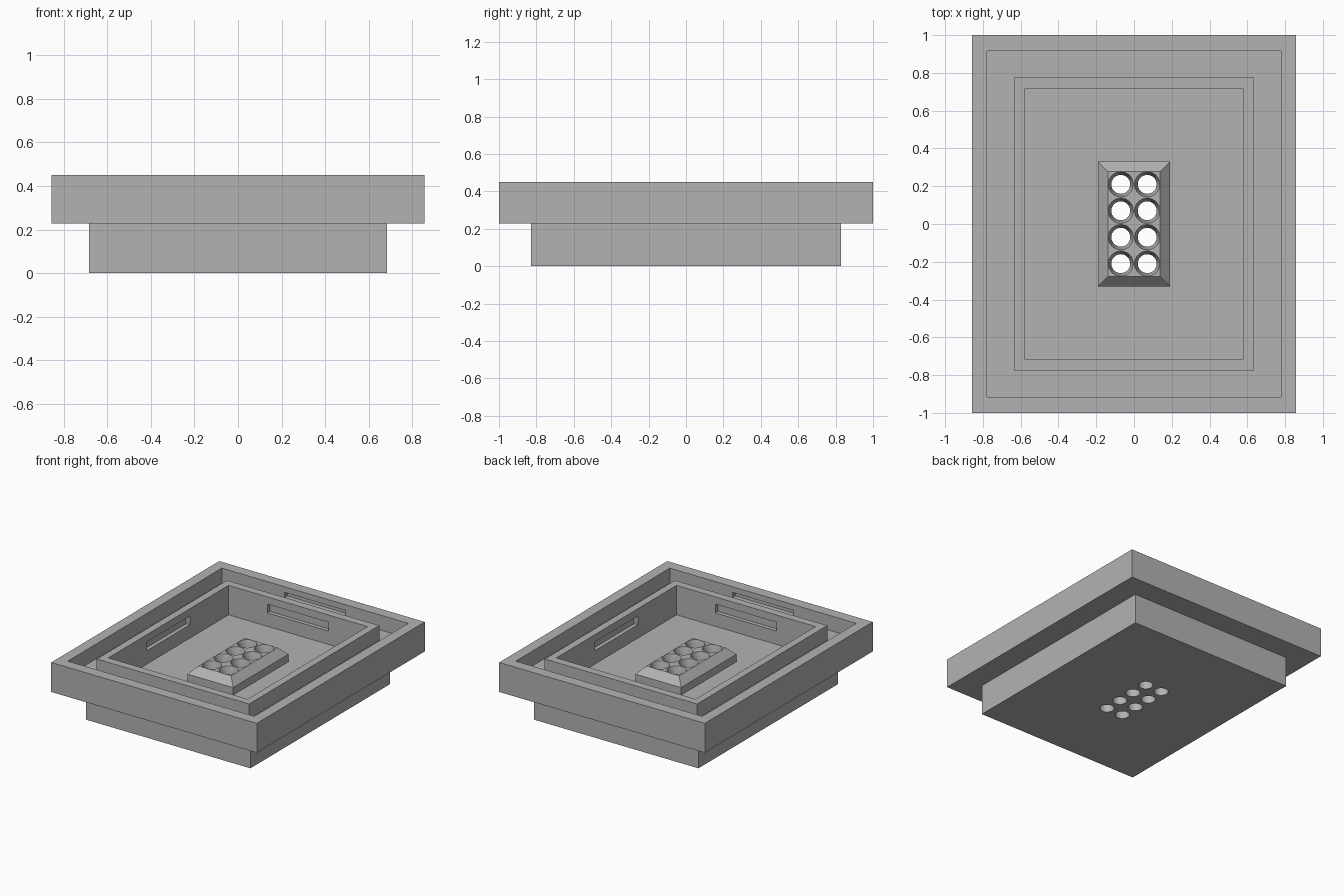
import bpy, bmesh
from mathutils import Matrix, Vector

cube = bpy.data.objects.get("Cube")
if cube:
    bpy.data.objects.remove(cube, do_unlink=True)

grey = bpy.data.materials.new("plain grey")
grey.use_nodes = True
tone = (0.45, 0.45, 0.45, 1)
grey.diffuse_color = tone
grey.node_tree.nodes["Principled BSDF"].inputs["Base Color"].default_value = tone


def make_object(name, bm):
    bmesh.ops.recalc_face_normals(bm, faces=bm.faces)
    mesh = bpy.data.meshes.new(name)
    bm.to_mesh(mesh)
    bm.free()
    mesh.materials.append(grey)
    obj = bpy.data.objects.new(name, mesh)
    bpy.context.collection.objects.link(obj)
    return obj


def stacked_rectangles(bm, levels):
    """Join rectangles (half x, half y, z) in order and cap both ends."""
    rings = [[bm.verts.new((sx * hx, sy * hy, z))
              for sx, sy in ((-1, -1), (1, -1), (1, 1), (-1, 1))]
             for hx, hy, z in levels]
    for a, b in zip(rings, rings[1:]):
        for i in range(4):
            j = (i + 1) % 4
            bm.faces.new((a[i], a[j], b[j], b[i]))
    bm.faces.new(rings[0])
    bm.faces.new(rings[-1])


def box(bm, centre, size):
    bmesh.ops.create_cube(
        bm, size=1, matrix=Matrix.Translation(centre) @ Matrix.Diagonal((*size, 1)))


# Tray: plinth, outer rim, gutter, inner rim, basin and raised drain block
top, ledge, gutter = 0.45, 0.228, 0.338
bm = bmesh.new()
stacked_rectangles(bm, [
    (0.685, 0.83, 0), (0.685, 0.83, ledge),
    (0.857, 1, ledge), (0.857, 1, top),
    (0.777, 0.917, top), (0.777, 0.917, gutter),
    (0.635, 0.775, gutter), (0.635, 0.775, top),
    (0.58, 0.715, top), (0.58, 0.715, ledge),
    (0.19, 0.33, ledge), (0.19, 0.33, 0.285), (0.137, 0.277, top - 0.11)])
tray = make_object("drain_tray", bm)

# Cutters: grip recesses in the rims and countersunk drain holes
bm = bmesh.new()
for s in (-1, 1):
    box(bm, Vector((0, s * 0.715, 0.362)), (0.51, 0.06, 0.066))
    box(bm, Vector((s * 0.58, 0, 0.362)), (0.06, 0.51, 0.066))
    box(bm, Vector((0, s * 0.917, 0.387)), (0.51, 0.07, 0.04))

hole_profile = [(0.05, -0.1), (0.05, 0.28), (0.067, 0.341), (0.067, 0.4)]
sides = 32
for x in (-0.07, 0.07):
    for row in range(4):
        y = 0.14 * row - 0.21
        rings = []
        for radius, z in hole_profile:
            rings.append(bmesh.ops.create_circle(
                bm, segments=sides, radius=radius,
                matrix=Matrix.Translation((x, y, z)))["verts"])
        for a, b in zip(rings, rings[1:]):
            for i in range(sides):
                j = (i + 1) % sides
                bm.faces.new((a[i], a[j], b[j], b[i]))
        bm.faces.new(rings[0])
        bm.faces.new(rings[-1])
cutter = make_object("recess_cutter", bm)
cutter.hide_render = True

# Cut the recesses and holes, then drop the cutter
cut = tray.modifiers.new("recesses", 'BOOLEAN')
cut.operation = 'DIFFERENCE'
cut.solver = 'EXACT'
cut.object = cutter
bpy.ops.object.select_all(action='DESELECT')
bpy.context.view_layer.objects.active = tray
tray.select_set(True)
bpy.ops.object.modifier_apply(modifier=cut.name)
bpy.data.objects.remove(cutter, do_unlink=True)
bpy.ops.object.shade_smooth_by_angle(angle=0.35)
